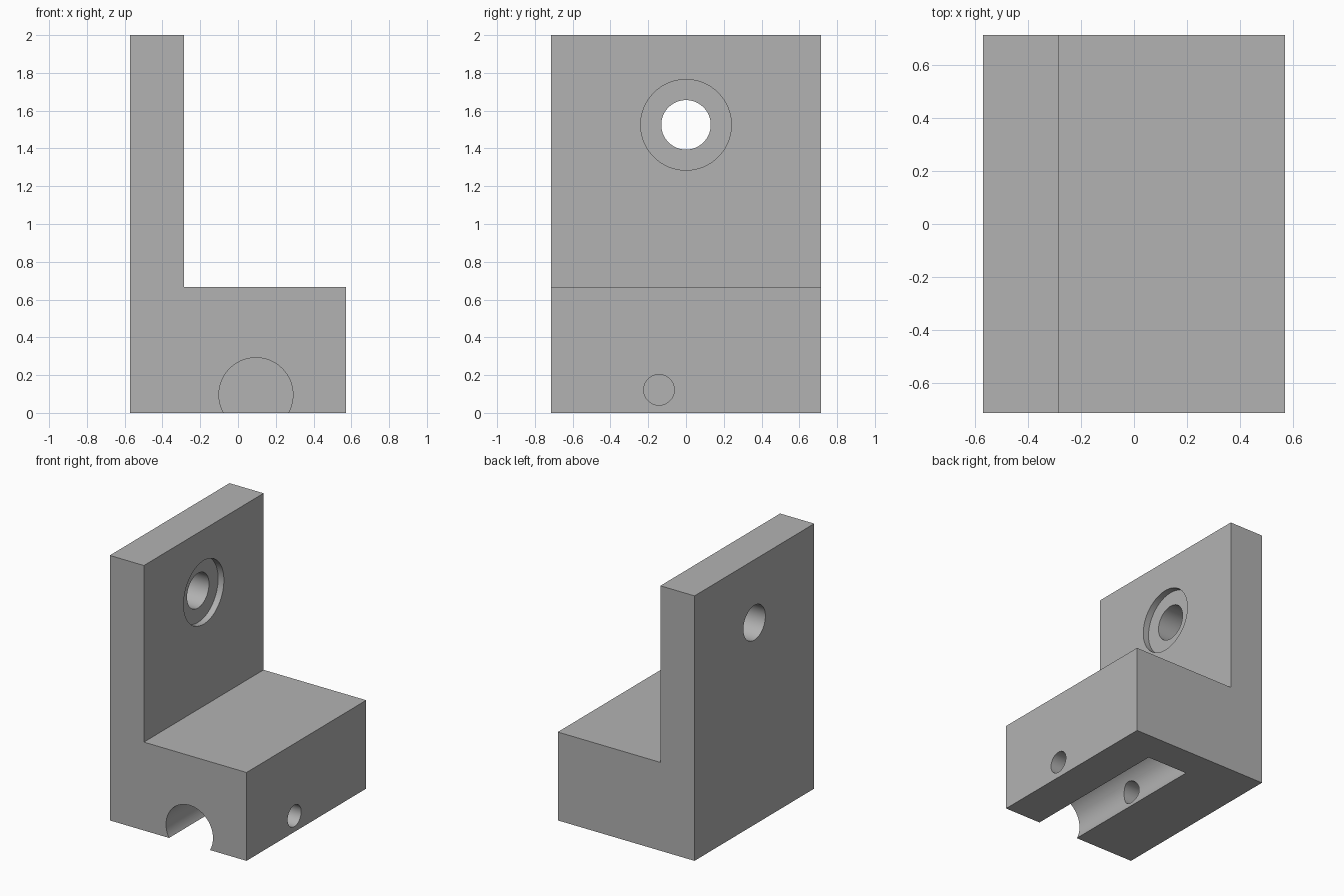
import bpy
import bmesh
import math
from mathutils import Matrix, Vector

default = bpy.data.objects.get("Cube")
if default:
    bpy.data.objects.remove(default, do_unlink=True)

# Single plain grey for the whole bracket
grey = bpy.data.materials.new("grey")
grey.use_nodes = True
colour = (0.448, 0.448, 0.448, 1)
grey.diffuse_color = colour
grey.node_tree.nodes["Principled BSDF"].inputs["Base Color"].default_value = colour

# Overall dimensions
half_x, half_y, height = 0.571, 0.714, 2.0
wall_x = -0.286
base_top = 0.667


def add_object(name, bm):
    mesh = bpy.data.meshes.new(name)
    bmesh.ops.recalc_face_normals(bm, faces=bm.faces)
    bm.to_mesh(mesh)
    bm.free()
    mesh.materials.append(grey)
    obj = bpy.data.objects.new(name, mesh)
    bpy.context.collection.objects.link(obj)
    return obj


def cylinder_cutter(name, start, end, radius):
    """Cylinder running from start to end."""
    start, end = Vector(start), Vector(end)
    axis = end - start
    turn = axis.to_track_quat("Z", "Y").to_matrix().to_4x4()
    bm = bmesh.new()
    bmesh.ops.create_cone(bm, cap_ends=True, segments=96, radius1=radius,
                          radius2=radius, depth=axis.length,
                          matrix=Matrix.Translation((start + end) / 2) @ turn)
    cutter = add_object(name, bm)
    cutter.hide_render = True
    return cutter


# L-shaped body extruded from its side profile
bm = bmesh.new()
profile = [(-half_x, 0), (half_x, 0), (half_x, base_top),
           (wall_x, base_top), (wall_x, height), (-half_x, height)]
face = bm.faces.new([bm.verts.new((x, -half_y, z)) for x, z in profile])
side = bmesh.ops.extrude_face_region(bm, geom=[face])
moved = [v for v in side["geom"] if isinstance(v, bmesh.types.BMVert)]
bmesh.ops.translate(bm, verts=moved, vec=(0, 2 * half_y, 0))
bracket = add_object("angle_bracket", bm)

# Rod groove, wall hole with shallow counterbore, and blind cross hole
hole_z = 1.525
screw_y, screw_z = -0.143, 0.122
cutters = [
    cylinder_cutter("rod_groove", (0.095, -1, 0.096), (0.095, 0.476, 0.096), 0.196),
    cylinder_cutter("wall_hole", (-1, 0, hole_z), (0, 0, hole_z), 0.131),
    cylinder_cutter("counterbore", (wall_x - 0.048, 0, hole_z), (0, 0, hole_z), 0.24),
    cylinder_cutter("cross_hole", (-0.33, screw_y, screw_z), (1, screw_y, screw_z), 0.081),
]

bpy.ops.object.select_all(action="DESELECT")
bracket.select_set(True)
bpy.context.view_layer.objects.active = bracket
for cutter in cutters:
    cut = bracket.modifiers.new(cutter.name, "BOOLEAN")
    cut.operation = "DIFFERENCE"
    cut.solver = "EXACT"
    cut.object = cutter
    bpy.ops.object.modifier_apply(modifier=cut.name)
    bpy.data.objects.remove(cutter, do_unlink=True)

# Smooth bores, crisp edges
bpy.ops.object.shade_smooth_by_angle(angle=math.radians(30))
